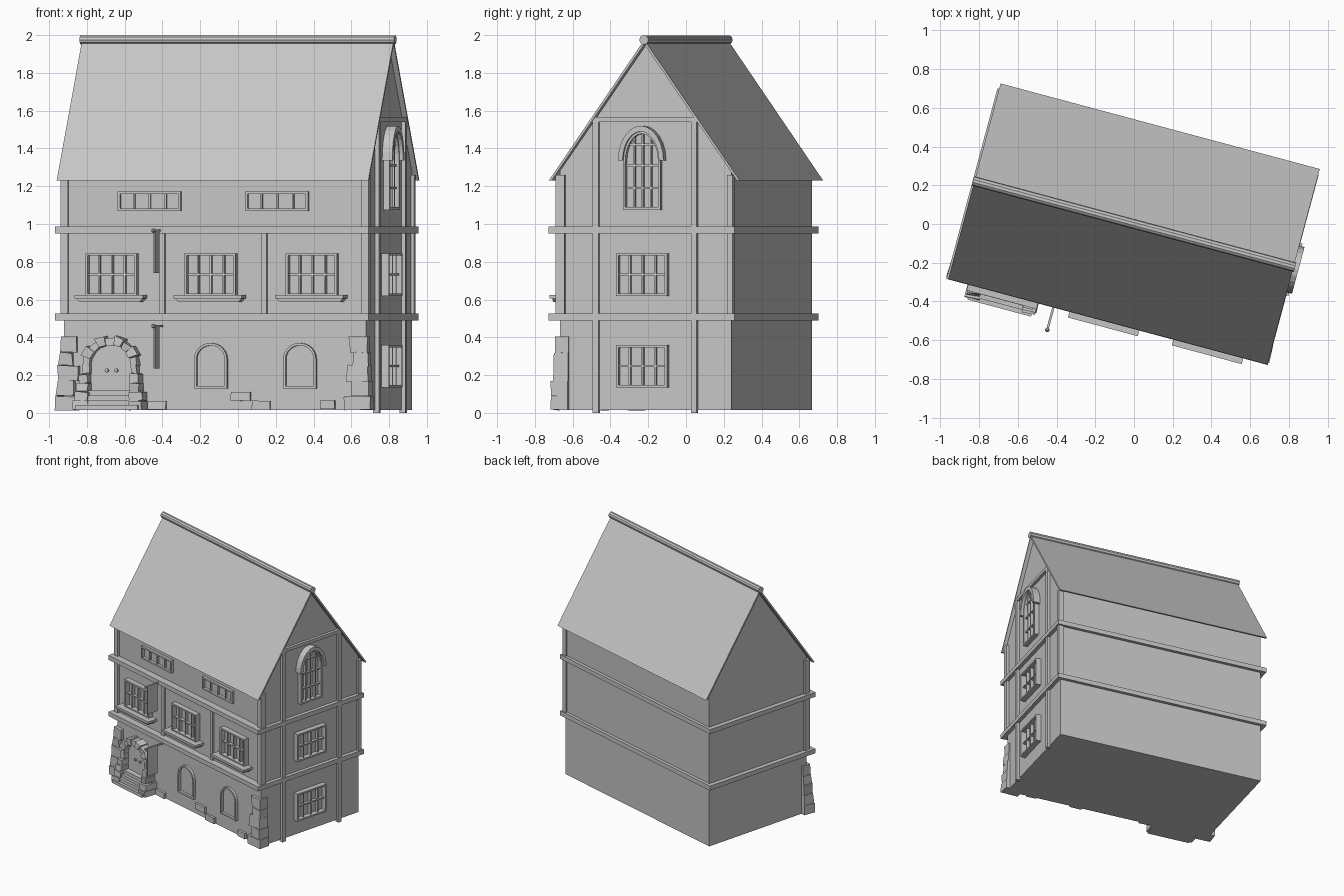
import bpy, bmesh, math, random
from mathutils import Matrix

random.seed(4)
if "Cube" in bpy.data.objects:
    bpy.data.objects.remove(bpy.data.objects["Cube"])

grey = bpy.data.materials.new("plain grey")
GREY = (0.56, 0.56, 0.56, 1)
grey.use_nodes = True
grey.diffuse_color = GREY
grey.node_tree.nodes["Principled BSDF"].inputs["Base Color"].default_value = GREY

TURN = Matrix.Rotation(math.radians(-15), 4, 'Z')   # whole house stands turned
U, V, BASE = 0.827, 0.47, 0.015                     # half length, half depth, floor


def front(a, z, out):
    return (a, -V - out, z)


def side(a, z, out):
    return (U + out, a, z)


def finish(name, bm):
    bmesh.ops.recalc_face_normals(bm, faces=bm.faces)
    bm.transform(TURN)
    mesh = bpy.data.meshes.new(name)
    bm.to_mesh(mesh)
    bm.free()
    mesh.materials.append(grey)
    ob = bpy.data.objects.new(name, mesh)
    bpy.context.collection.objects.link(ob)
    return ob


def prism(name, wall, pts, o0, o1, jitter=0):
    """Outline drawn on a wall and pushed outwards."""
    bm = bmesh.new()
    j = lambda: random.uniform(-jitter, jitter)
    lo = [bm.verts.new(wall(a, z, o0)) for a, z in pts]
    hi = [bm.verts.new(wall(a + j(), z + j(), o1 + j())) for a, z in pts]
    bm.faces.new(lo)
    bm.faces.new(hi)
    n = len(pts)
    for i in range(n):
        k = (i + 1) % n
        bm.faces.new((lo[i], lo[k], hi[k], hi[i]))
    return finish(name, bm)


def ring(name, wall, outer, inner, o0, o1):
    """Frame between two outlines with equal point counts."""
    bm = bmesh.new()
    loops = [[bm.verts.new(wall(a, z, o)) for a, z in pts]
             for pts, o in ((outer, o0), (outer, o1), (inner, o1), (inner, o0))]
    n = len(outer)
    for s in range(4):
        p, q = loops[s], loops[(s + 1) % 4]
        for i in range(n):
            k = (i + 1) % n
            bm.faces.new((p[i], p[k], q[k], q[i]))
    return finish(name, bm)


def rect(a0, a1, z0, z1):
    return [(a0, z0), (a1, z0), (a1, z1), (a0, z1)]


def arch(mid, half, z0, spring, rise, n=12):
    curve = [(mid + half * math.cos(math.pi * i / n),
              spring + rise * math.sin(math.pi * i / n)) for i in range(n + 1)]
    return [(mid - half, z0), (mid + half, z0)] + curve


def box(name, u0, u1, v0, v1, z0, z1, jitter=0):
    return prism(name, lambda a, z, o: (a, o, z), rect(u0, u1, z0, z1), v0, v1, jitter)


def window(name, wall, mid, w, z0, z1, cols, rows, out):
    """Rectangular frame with thin glazing bars."""
    h, f, b = w / 2, 0.013, 0.005
    ring(name + "_frame", wall, rect(mid - h, mid + h, z0, z1),
         rect(mid - h + f, mid + h - f, z0 + f, z1 - f), -0.005, out)
    for i in range(1, cols):
        a = mid - h + w * i / cols
        prism(name + "_bar", wall, rect(a - b, a + b, z0 + f, z1 - f), -0.005, out * 0.6)
    for i in range(1, rows):
        z = z0 + (z1 - z0) * i / rows
        prism(name + "_crossbar", wall, rect(mid - h + f, mid + h - f, z - b, z + b),
              -0.005, out * 0.6)


def along(a, z, out):
    return (out, a, z)


# Walls, roof and ridge
prism("house_body", along, [(-V, BASE), (V, BASE), (V, 1.28), (0, 1.945), (-V, 1.28)], -U, U)
prism("roof", along, [(-0.523, 1.23), (0, 1.975), (0.523, 1.23),
                      (0.508, 1.23), (0, 1.953), (-0.508, 1.23)], -0.854, 0.854)
ridge = [(0.025 * math.cos(math.tau * i / 10), 1.975 + 0.025 * math.sin(math.tau * (i + 0.5) / 10
         - math.tau / 20)) for i in range(10)]
prism("ridge_tube", along, ridge, -0.862, 0.862)

# Floor bands all round
for z in (0.49, 0.95):
    box("floor_band", -0.863, 0.856, -0.525, 0.495, z, z + 0.036)

# Timber posts and gable beam
for z0, z1 in ((0.525, 0.951), (0.985, 1.26)):
    for u in (-0.822, 0.827):
        box("front_corner_post", u - 0.02, u + 0.02, -0.488, -0.44, z0, z1)
    box("back_corner_post", 0.805, 0.845, 0.45, 0.482, z0, z1)
for u in (-0.288, 0.271):
    box("front_post", u - 0.016, u + 0.016, -0.486, -0.46, 0.525, 0.951)
for v in (-0.268, 0.27):
    prism("gable_post", side, rect(v - 0.016, v + 0.016, 0, 1.54), -0.01, 0.022)
prism("gable_beam", side, [(-0.29, 1.54), (0.29, 1.54), (0.27, 1.567), (-0.27, 1.567)],
      -0.01, 0.022)

# Middle floor windows with sills
for u in (-0.56, -0.018, 0.538):
    window("middle_window", front, u, 0.28, 0.62, 0.845, 4, 2, 0.04)
    prism("window_sill", front, rect(u - 0.187, u + 0.187, 0.606, 0.625), 0, 0.085)
    prism("sill_bracket", front, [(u - 0.165, 0.588), (u + 0.165, 0.588),
                                  (u + 0.182, 0.606), (u - 0.182, 0.606)], 0, 0.07)

# Upper floor strip windows
for u in (-0.355, 0.343):
    window("upper_window", front, u, 0.345, 1.07, 1.172, 4, 1, 0.022)

# Gable windows
for z in (0.135, 0.62):
    window("gable_window", side, -0.012, 0.28, z, z + 0.225, 4, 2, 0.04)
G = -0.012
ring("gable_arch_frame", side, arch(G, 0.102, 1.075, 1.33, 0.16),
     arch(G, 0.09, 1.09, 1.33, 0.148), -0.005, 0.035)
for i in (-1, 0, 1):
    a = G + i * 0.046
    top = 1.33 + 0.15 * math.sqrt(1 - (i * 0.5) ** 2)
    prism("gable_arch_bar", side, rect(a - 0.005, a + 0.005, 1.085, top), -0.005, 0.022)
for z, h in ((1.19, 0.095), (1.31, 0.095), (1.42, 0.072)):
    prism("gable_arch_crossbar", side, rect(G - h, G + h, z - 0.005, z + 0.005), -0.005, 0.022)
outer, inner = arch(G, 0.125, 1.33, 1.335, 0.185)[2:], arch(G, 0.1, 1.33, 1.335, 0.155)[2:]
prism("gable_arch_hood", side, outer + inner[::-1], -0.005, 0.055)

# Ground floor arched windows
for u in (-0.02, 0.468):
    ring("ground_window_frame", front, arch(u, 0.09, 0.13, 0.285, 0.085),
         arch(u, 0.077, 0.143, 0.285, 0.072), -0.005, 0.02)

# Door with knobs, steps and stone surround
D = -0.56
prism("door", front, arch(D, 0.125, 0.1, 0.25, 0.118), -0.005, 0.02)
for s in (-1, 1):
    knob = [(D + s * 0.026 + 0.01 * math.cos(math.tau * i / 8),
             0.225 + 0.01 * math.sin(math.tau * i / 8)) for i in range(8)]
    prism("door_knob", front, knob, 0.015, 0.035)
    for i in range(5):
        z = BASE + i * 0.048
        w = 0.19 - 0.011 * i + 0.008 * (i % 2)
        a, b = sorted((D + s * 0.113, D + s * w))
        prism("door_jamb_stone", front, rect(a, b, z, z + 0.048), -0.01, 0.115 - 0.012 * i, 0.006)
for i in range(4):
    box("door_step", D - 0.17, D + 0.17, -0.6 + 0.022 * i, -V + 0.01,
        BASE, BASE + 0.026 * (i + 1))
STONES = 9
for i in range(STONES):
    t0, t1 = math.pi * i / STONES, math.pi * (i + 1) / STONES
    r = 0.165 if i % 2 else 0.152
    pts = [(D + q * math.cos(t), 0.25 + q * 0.97 * math.sin(t))
           for q, t in ((0.113, t0), (r, t0), (r, t1), (0.113, t1))]
    prism("door_arch_stone", front, pts, -0.01, 0.065 + 0.01 * (i % 2), 0.004)

# Corner stones
z = BASE
for i, h in enumerate((0.075, 0.08, 0.08, 0.07, 0.085)):
    wide = 0.03 * (i % 2 == 0) - 0.006 * i
    reach = 0.045 - 0.005 * i
    box("right_corner_stone", 0.75 - wide, U + 0.03 - 0.005 * i, -0.42, -V - reach, z, z + h, 0.006)
    box("left_corner_stone", -U - 0.036 + 0.005 * i, -0.76 + wide, -0.42, -V - reach, z, z + h, 0.006)
    z += h

# Loose wall stones
for u, w, z in ((-0.315, 0.1, 0.017), (0.145, 0.105, 0.065), (0.255, 0.1, 0.017), (0.62, 0.08, 0.02)):
    prism("wall_stone", front, rect(u - w / 2, u + w / 2, z, z + 0.046), -0.005, 0.02, 0.002)

# Hanging signs on rods
for z in (0.46, 0.965):
    sign = -0.291
    box("sign_rod", sign - 0.006, sign + 0.006, -0.645, -V, z - 0.006, z + 0.006)
    box("sign_board", sign - 0.004, sign + 0.004, -0.63, -0.535, z - 0.225, z - 0.006)
    bm = bmesh.new()
    bmesh.ops.create_icosphere(bm, subdivisions=1, radius=0.013,
                               matrix=Matrix.Translation((sign, -0.645, z)))
    finish("sign_rod_end", bm)
